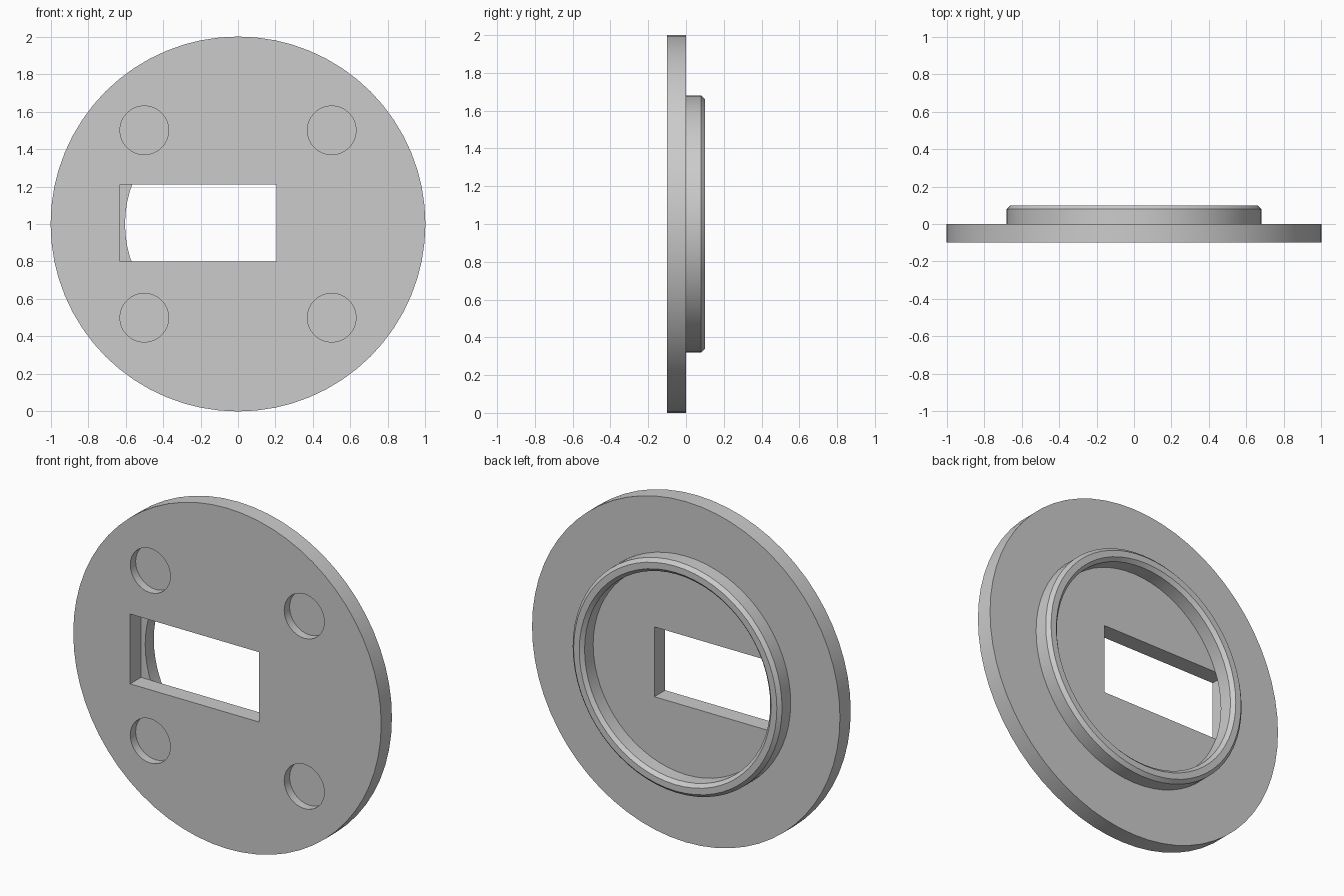
import bpy, bmesh, math
from mathutils import Matrix, Vector

old = bpy.data.objects.get("Cube")
if old:
    bpy.data.objects.remove(old, do_unlink=True)

CENTRE_Z = 1.0
SEGMENTS = 64

grey = bpy.data.materials.new("plain grey")
grey.use_nodes = True
grey.diffuse_color = (0.6, 0.6, 0.6, 1)
grey.node_tree.nodes["Principled BSDF"].inputs["Base Color"].default_value = (0.6, 0.6, 0.6, 1)


def finish(name, bm):
    bmesh.ops.recalc_face_normals(bm, faces=bm.faces)
    mesh = bpy.data.meshes.new(name)
    bm.to_mesh(mesh)
    bm.free()
    mesh.materials.append(grey)
    obj = bpy.data.objects.new(name, mesh)
    bpy.context.collection.objects.link(obj)
    return obj


def select(obj):
    bpy.ops.object.select_all(action="DESELECT")
    obj.select_set(True)
    bpy.context.view_layer.objects.active = obj


def disc(name, x, z, radius, y0, y1, segments):
    """Cylinder lying along y."""
    bm = bmesh.new()
    place = Matrix.Translation((x, (y0 + y1) / 2, z)) @ Matrix.Rotation(math.pi / 2, 4, "X")
    bmesh.ops.create_cone(bm, cap_ends=True, segments=segments, radius1=radius,
                          radius2=radius, depth=y1 - y0, matrix=place)
    return finish(name, bm)


def box(name, x0, x1, y0, y1, z0, z1):
    bm = bmesh.new()
    middle = Vector((x0 + x1, y0 + y1, z0 + z1)) / 2
    size = Matrix.Diagonal((x1 - x0, y1 - y0, z1 - z0, 1))
    bmesh.ops.create_cube(bm, size=1, matrix=Matrix.Translation(middle) @ size)
    return finish(name, bm)


def lathe_ring(name, profile):
    """Closed (radius, y) profile swept around the y axis."""
    bm = bmesh.new()
    loops = []
    for i in range(SEGMENTS):
        a = math.tau * i / SEGMENTS
        loops.append([bm.verts.new((r * math.cos(a), y, CENTRE_Z + r * math.sin(a)))
                      for r, y in profile])
    n = len(profile)
    for i in range(SEGMENTS):
        here, after = loops[i], loops[(i + 1) % SEGMENTS]
        for j in range(n):
            k = (j + 1) % n
            bm.faces.new((here[j], here[k], after[k], after[j]))
    return finish(name, bm)


def cut(target, cutter):
    cutter.hide_render = True
    mod = target.modifiers.new("cut", "BOOLEAN")
    mod.operation = "DIFFERENCE"
    mod.solver = "EXACT"
    mod.object = cutter
    select(target)
    bpy.ops.object.modifier_apply(modifier=mod.name)
    bpy.data.objects.remove(cutter, do_unlink=True)


# Round plate with an off-centre window and four blind holes in its front
plate = disc("round_plate", 0, CENTRE_Z, 1.0, -0.1, 0, SEGMENTS)
cut(plate, box("window_cutter", -0.63, 0.205, -0.2, 0.1, 0.8, 1.21))
for x in (-0.5, 0.5):
    for z in (0.5, 1.5):
        cut(plate, disc("hole_cutter", x, z, 0.13, -0.2, -0.05, 32))

# Raised collar on the back, chamfered on both rims
collar = lathe_ring("back_collar", [(0.603, 0), (0.68, 0), (0.68, 0.08), (0.66, 0.1),
                                    (0.623, 0.1), (0.603, 0.08)])

for part in (plate, collar):
    select(part)
    bpy.ops.object.shade_smooth_by_angle(angle=math.radians(30))
